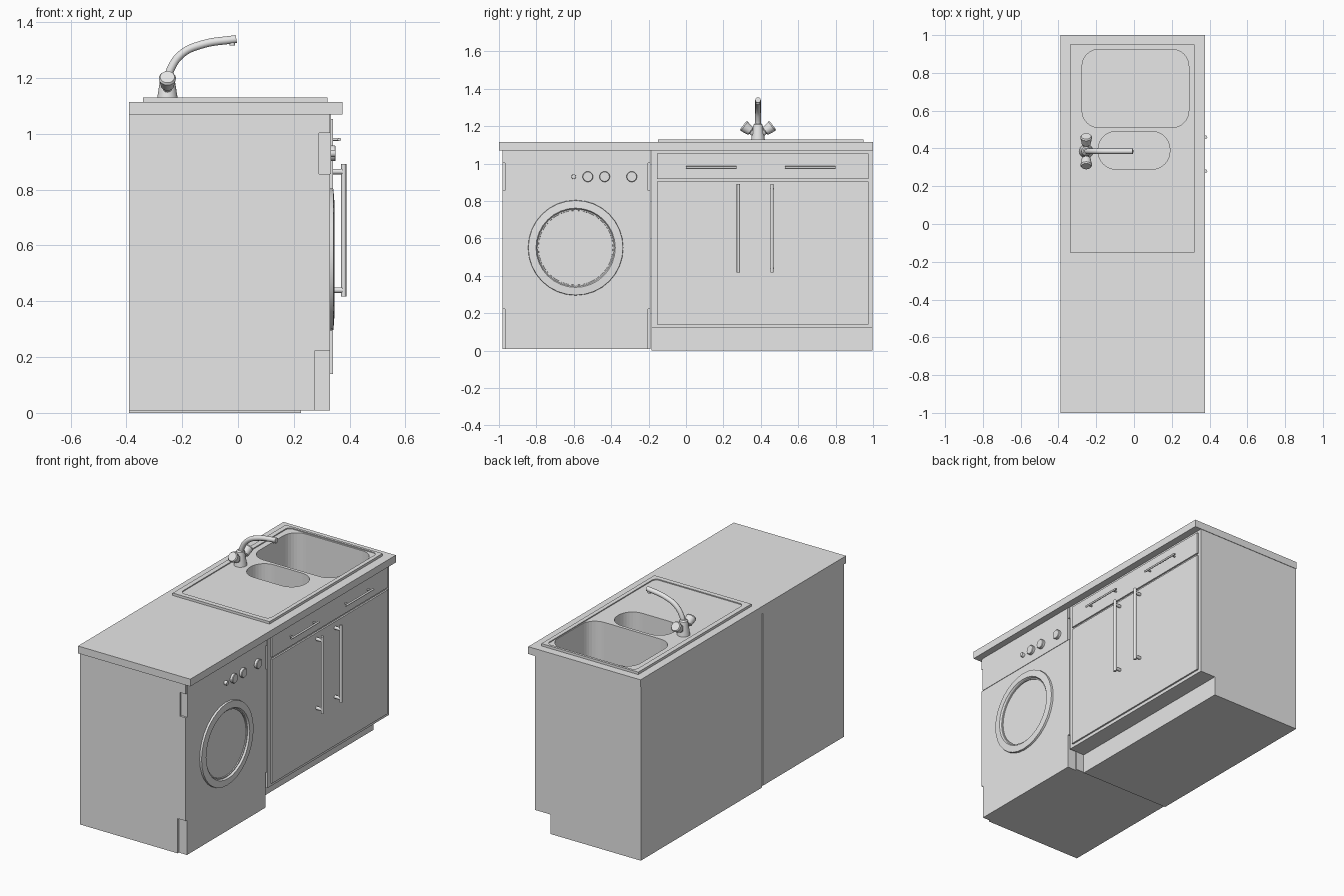
import bpy, bmesh, math
from mathutils import Vector

if "Cube" in bpy.data.objects:
    bpy.data.objects.remove(bpy.data.objects["Cube"], do_unlink=True)

grey = bpy.data.materials.new("light_grey")
grey.use_nodes = True
grey.diffuse_color = (0.8, 0.8, 0.8, 1)
grey.node_tree.nodes["Principled BSDF"].inputs["Base Color"].default_value = (0.8, 0.8, 0.8, 1)


def finish(name, bm, smooth=False):
    bmesh.ops.recalc_face_normals(bm, faces=bm.faces)
    mesh = bpy.data.meshes.new(name)
    bm.to_mesh(mesh)
    bm.free()
    obj = bpy.data.objects.new(name, mesh)
    bpy.context.collection.objects.link(obj)
    mesh.materials.append(grey)
    if smooth:
        bpy.ops.object.select_all(action='DESELECT')
        obj.select_set(True)
        bpy.context.view_layer.objects.active = obj
        bpy.ops.object.shade_smooth_by_angle(angle=math.radians(35))
    return obj


def prism(name, x, y, z, radius=0):
    """Upright block between the given ranges, with optional round corners."""
    bm = bmesh.new()
    pts = []
    steps = 8 if radius else 0
    corners = [(x[1], y[1], -1, -1), (x[0], y[1], 1, -1), (x[0], y[0], 1, 1), (x[1], y[0], -1, 1)]
    for i, (cx, cy, sx, sy) in enumerate(corners):
        for k in range(steps + 1):
            a = math.pi / 2 * (i + (k / steps if steps else 0))
            pts.append((cx + radius * (sx + math.cos(a)), cy + radius * (sy + math.sin(a)), z[0]))
    if not radius:
        pts = [(c[0], c[1], z[0]) for c in corners]
    face = bm.faces.new([bm.verts.new(p) for p in pts])
    out = bmesh.ops.extrude_face_region(bm, geom=[face])
    top = [v for v in out["geom"] if isinstance(v, bmesh.types.BMVert)]
    bmesh.ops.translate(bm, verts=top, vec=(0, 0, z[1] - z[0]))
    return finish(name, bm)


def lathe(name, profile, origin, axis, sides=24, smooth=True):
    """Spin (radius, height) points about an axis through the origin."""
    bm = bmesh.new()
    turn = Vector((0, 0, 1)).rotation_difference(Vector(axis))
    rings = []
    for r, h in profile:
        ring = []
        for k in range(sides):
            a = 2 * math.pi * k / sides
            ring.append(bm.verts.new(turn @ Vector((r * math.cos(a), r * math.sin(a), h)) + Vector(origin)))
        rings.append(ring)
    for lower, upper in zip(rings, rings[1:]):
        for k in range(sides):
            n = (k + 1) % sides
            bm.faces.new((lower[k], lower[n], upper[n], upper[k]))
    bm.faces.new(rings[0])
    bm.faces.new(rings[-1])
    return finish(name, bm, smooth)


def cut(targets, cutters):
    for obj in targets:
        for c in cutters:
            mod = obj.modifiers.new("cut", 'BOOLEAN')
            mod.operation, mod.solver, mod.object = 'DIFFERENCE', 'EXACT', c
        bpy.context.view_layer.update()
        graph = bpy.context.evaluated_depsgraph_get()
        baked = bpy.data.meshes.new_from_object(obj.evaluated_get(graph))
        obj.modifiers.clear()
        obj.data = baked
    for c in cutters:
        bpy.data.objects.remove(c, do_unlink=True)


# Carcass, plinth and worktop
worktop = prism("worktop", (-0.39, 0.375), (-1, 1), (1.07, 1.115))
cabinet = prism("cabinet_body", (-0.39, 0.33), (-0.185, 0.997), (0.12, 1.07))
prism("cabinet_plinth", (-0.39, 0.225), (-0.185, 0.997), (0, 0.12))
prism("cabinet_door", (0.33, 0.34), (-0.155, 0.975), (0.14, 0.903))
prism("drawer_front", (0.33, 0.34), (-0.155, 0.975), (0.917, 1.053))

# Sink plate with shallow recess and two bowls
plate = prism("sink_plate", (-0.34, 0.32), (-0.15, 0.95), (1.115, 1.13))
cut([plate], [prism("recess_cutter", (-0.31, 0.295), (-0.12, 0.935), (1.124, 1.2), 0.03)])
cut([plate, worktop, cabinet],
    [prism("large_bowl_cutter", (-0.275, 0.29), (0.51, 0.925), (0.88, 1.3), 0.09),
     prism("small_bowl_cutter", (-0.19, 0.19), (0.29, 0.49), (1.0, 1.3), 0.095)])

# Washing machine body with side notches and door opening
machine = prism("machine_body", (-0.39, 0.33), (-0.98, -0.19), (0.008, 1.07))
notches = []
for y in ((-1.1, -0.968), (-0.202, -0.1)):
    notches.append(prism("upper_notch", (0.29, 0.5), y, (0.857, 1.003)))
    notches.append(prism("lower_notch", (0.275, 0.5), y, (-0.1, 0.222)))
centre = (0.33, -0.59, 0.55)
opening = lathe("opening_cutter", [(0.23, -0.1), (0.23, 0.1)], centre, (1, 0, 0), 32, False)
cut([machine], notches + [opening])
prism("control_panel", (0.33, 0.333), (-0.968, -0.202), (0.857, 1.07))

# Porthole ring, sloped throat and glass
lathe("porthole_door", [(0.255, -0.002), (0.253, 0.012), (0.212, 0.015), (0.206, 0.004),
                        (0.2, 0.004), (0.188, -0.07)], centre, (1, 0, 0), 32)

# Machine dials
for y, r in ((-0.6, 0.013), (-0.525, 0.028), (-0.435, 0.028), (-0.29, 0.028)):
    lathe("dial", [(r, 0), (r, 0.017), (r * 0.9, 0.02)], (0.33, y, 0.93), (1, 0, 0))

# Door handles: upright bars on two posts
for y in (0.28, 0.46):
    lathe("door_handle", [(0.009, 0.417), (0.009, 0.892)], (0.379, y, 0), (0, 0, 1), 12)
    for z in (0.44, 0.865):
        lathe("door_handle_post", [(0.01, 0), (0.01, 0.037)], (0.338, y, z), (1, 0, 0), 12)

# Drawer handles: level bars on two posts
for y in (0, 0.53):
    lathe("drawer_handle", [(0.006, 0), (0.006, 0.27)], (0.363, y, 0.98), (0, 1, 0), 12)
    for end in (0.025, 0.245):
        lathe("drawer_handle_post", [(0.005, 0), (0.005, 0.024)], (0.338, y + end, 0.98), (1, 0, 0), 12)

# Tap base and two angled valves
tap = Vector((-0.253, 0.385, 1.124))
lathe("tap_base", [(0.037, 0), (0.035, 0.015), (0.024, 0.085), (0.016, 0.092)], tap, (0, 0, 1))
for side in (-1, 1):
    lathe("tap_valve", [(0.016, 0), (0.016, 0.045), (0.024, 0.05), (0.031, 0.092), (0.026, 0.1)],
          tap + Vector((0, 0, 0.02)), (0, side * 0.8, 0.6), 16)

# Tap spout swept along a curve
curve = bpy.data.curves.new("tap_spout", 'CURVE')
curve.dimensions = '3D'
curve.bevel_depth = 0.015
curve.bevel_resolution = 3
curve.use_fill_caps = True
path = [(-0.253, 1.19), (-0.24, 1.235), (-0.2, 1.288), (-0.13, 1.32), (-0.006, 1.34)]
line = curve.splines.new('BEZIER')
line.bezier_points.add(len(path) - 1)
for p, (x, z) in zip(line.bezier_points, path):
    p.co = (x, tap.y, z)
    p.handle_left_type = p.handle_right_type = 'AUTO'
curve.materials.append(grey)
spout = bpy.data.objects.new("tap_spout", curve)
bpy.context.collection.objects.link(spout)
lathe("tap_nozzle", [(0.01, 0), (0.01, 0.02)], (-0.02, tap.y, 1.317), (0, 0, 1), 12)
